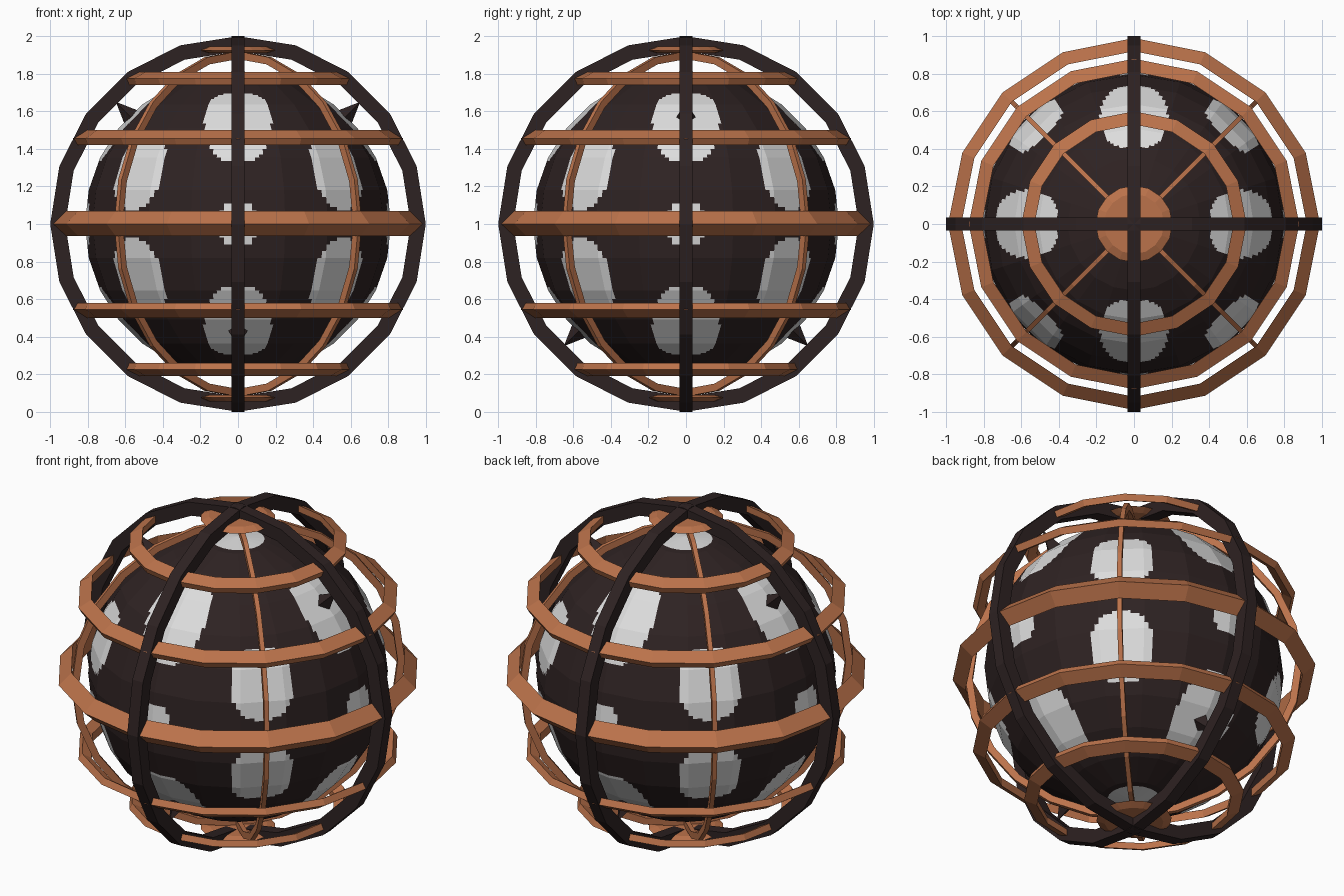
import bpy, bmesh, math
from mathutils import Matrix, Vector

if "Cube" in bpy.data.objects:
    bpy.data.objects.remove(bpy.data.objects["Cube"])

CZ = 1.0


def mat(name, rgb):
    m = bpy.data.materials.new(name)
    m.diffuse_color = (*rgb, 1)
    m.use_nodes = True
    m.node_tree.nodes["Principled BSDF"].inputs["Base Color"].default_value = m.diffuse_color
    return m


dark = mat("dark brown", (0.027, 0.016, 0.016))
copper = mat("copper", (0.50, 0.17, 0.07))
white = mat("off white", (0.72, 0.72, 0.72))


def finish(bm, name, *mats):
    bmesh.ops.recalc_face_normals(bm, faces=bm.faces)
    me = bpy.data.meshes.new(name)
    bm.to_mesh(me)
    bm.free()
    for m in mats:
        me.materials.append(m)
    ob = bpy.data.objects.new(name, me)
    bpy.context.collection.objects.link(ob)
    return ob


def ring(name, profile, segs, m, matrix=Matrix()):
    """Closed (radius, height) profile revolved round z, then placed."""
    bm = bmesh.new()
    loops = []
    for i in range(segs):
        a = 2 * math.pi * i / segs
        loops.append([bm.verts.new((r * math.cos(a), r * math.sin(a), h)) for r, h in profile])
    n = len(profile)
    for i in range(segs):
        p, q = loops[i], loops[(i + 1) % segs]
        for k in range(n):
            bm.faces.new((p[k], q[k], q[(k + 1) % n], p[(k + 1) % n]))
    bmesh.ops.remove_doubles(bm, verts=bm.verts, dist=1e-5)
    bmesh.ops.transform(bm, matrix=Matrix.Translation((0, 0, CZ)) @ matrix, verts=bm.verts)
    return finish(bm, name, m)


# spotted ball: low-poly sphere cut finely so the oval spots can be face-coloured
bm = bmesh.new()
bmesh.ops.create_uvsphere(bm, u_segments=20, v_segments=14, radius=0.815)
bmesh.ops.subdivide_edges(bm, edges=bm.edges, cuts=9, use_grid_fill=True)
# spots: (azimuth start, latitude, half arc across, half arc up)
SPOTS = [(0, 0, 0.13, 0.145), (0, 42, 0.225, 0.31), (45, 20, 0.215, 0.25)]
for f in bm.faces:
    d = f.calc_center_median().normalized()
    lat = math.asin(max(-1, min(1, d.z)))
    az = math.atan2(d.y, d.x)
    hit = abs(lat) > math.radians(80)
    for start, la, w, h in SPOTS:
        da = math.radians(start)
        off = (az - da + math.pi / 4) % (math.pi / 2) - math.pi / 4
        x = off * math.cos(lat) / w
        y = (abs(lat) - math.radians(la)) / h
        hit = hit or abs(x) ** 2.4 + abs(y) ** 2.4 < 1
    f.material_index = 1 if hit else 0
ball = finish(bm, "spotted_ball", dark, white)
ball.location.z = CZ

# dark upright hoops
band = [(0.92, -0.035), (1.0, -0.035), (1.0, 0.035), (0.92, 0.035)]
ring("hoop_front", band, 20, dark, Matrix.Rotation(math.pi / 2, 4, 'X'))
ring("hoop_side", band, 20, dark, Matrix.Rotation(math.pi / 2, 4, 'Y'))

# thin copper diagonal hoops
thin = [(0.88, -0.013), (0.92, -0.013), (0.92, 0.013), (0.88, 0.013)]
for s in (1, -1):
    ring("diagonal_hoop", thin, 24, copper,
         Matrix.Rotation(s * math.pi / 4, 4, 'Z') @ Matrix.Rotation(math.pi / 2, 4, 'X'))

# copper level hoops with an outward ridge
ring("equator_hoop", [(0.92, -0.065), (0.99, 0), (0.92, 0.07)], 16, copper)
for s in (1, -1):
    side = "upper" if s > 0 else "lower"
    ring(side + "_hoop", [(0.81, 0.5 * s), (0.88, 0.455 * s), (0.86, 0.42 * s), (0.81, 0.45 * s)], 16, copper)
    ring(side + "_small_hoop", [(0.53, 0.81 * s), (0.60, 0.775 * s), (0.585, 0.74 * s), (0.53, 0.77 * s)],
         16, copper)
    ring(side + "_cap", [(0, 0.945 * s), (0.16, 0.945 * s), (0.205, 0.925 * s), (0.16, 0.91 * s), (0, 0.91 * s)],
         16, copper)

# four dark spikes
for d in ((1, 0, 1), (-1, 0, 1), (0, 1, -1), (0, -1, -1)):
    v = Vector(d).normalized()
    bm = bmesh.new()
    bmesh.ops.create_cone(bm, cap_ends=True, segments=4, radius1=0.07, radius2=0, depth=0.16)
    bmesh.ops.transform(bm, verts=bm.verts, matrix=Matrix.Translation(v * 0.84 + Vector((0, 0, CZ)))
                        @ v.to_track_quat('Z', 'Y').to_matrix().to_4x4())
    finish(bm, "spike", dark)
